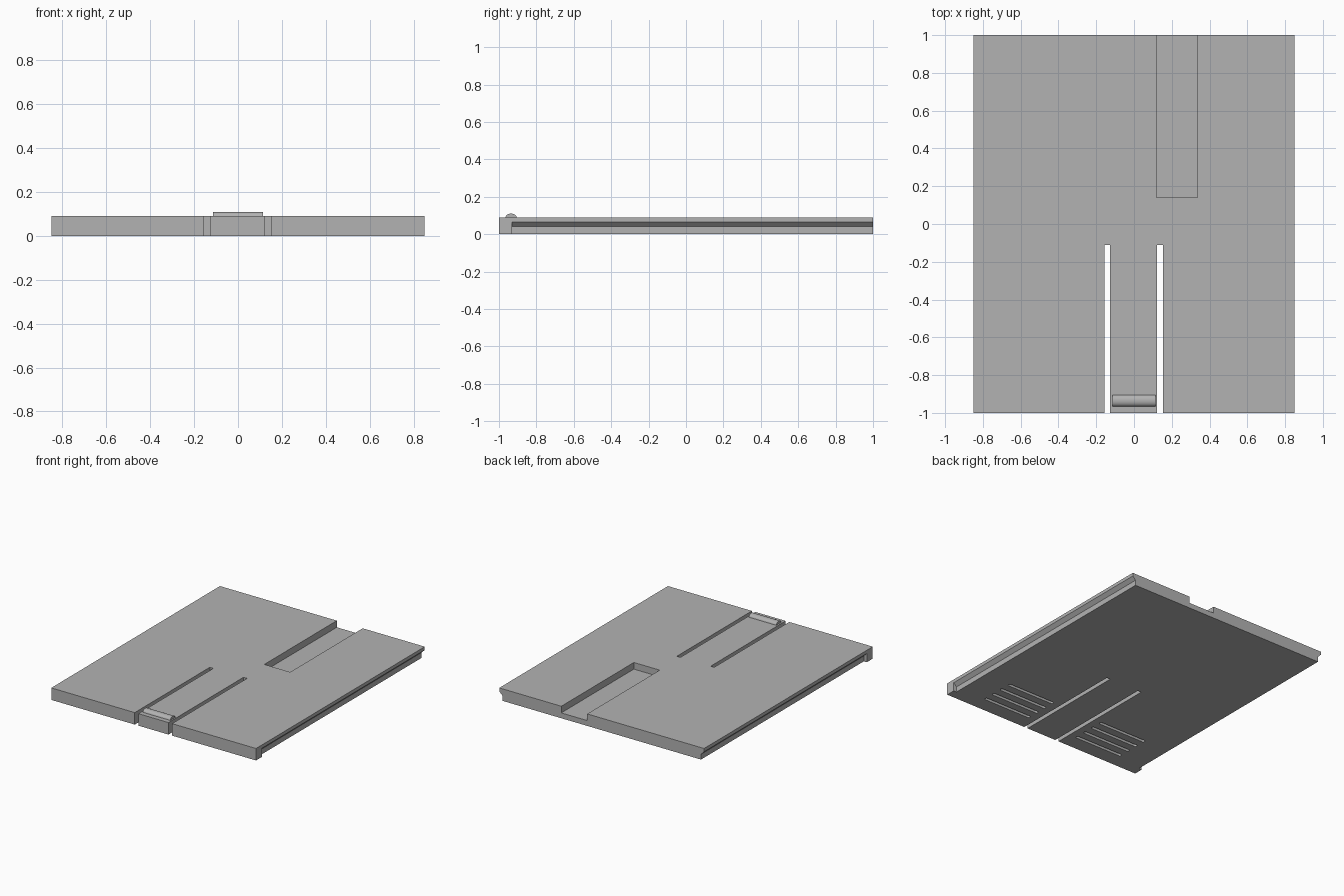
import bpy
import bmesh
import math
from mathutils import Vector

default = bpy.data.objects.get("Cube")
if default:
    bpy.data.objects.remove(default, do_unlink=True)

# Plain grey plastic
grey = bpy.data.materials.new("grey plastic")
grey.use_nodes = True
colour = (0.45, 0.45, 0.45, 1)
grey.diffuse_color = colour
grey.node_tree.nodes["Principled BSDF"].inputs["Base Color"].default_value = colour

HALF_W, HALF_L, THICK = 0.85, 1.0, 0.09
OVER = 0.05  # how far cutters reach past the surface


def prism(name, profile, axis, lo, hi):
    """Extrude a 2D profile along axis 'x' (profile y,z), 'y' (x,z) or 'z' (x,y)."""
    place = {"x": lambda a, b, t: (t, a, b),
             "y": lambda a, b, t: (a, t, b),
             "z": lambda a, b, t: (a, b, t)}[axis]
    bm = bmesh.new()
    base = bm.faces.new([bm.verts.new(place(a, b, lo)) for a, b in profile])
    ext = bmesh.ops.extrude_face_region(bm, geom=[base])
    moved = [v for v in ext["geom"] if isinstance(v, bmesh.types.BMVert)]
    bmesh.ops.translate(bm, verts=moved, vec=Vector(place(0, 0, hi - lo)))
    bmesh.ops.recalc_face_normals(bm, faces=bm.faces)
    mesh = bpy.data.meshes.new(name)
    bm.to_mesh(mesh)
    bm.free()
    mesh.materials.append(grey)
    obj = bpy.data.objects.new(name, mesh)
    bpy.context.collection.objects.link(obj)
    return obj


def box(name, x0, x1, y0, y1, z0, z1):
    return prism(name, [(x0, y0), (x1, y0), (x1, y1), (x0, y1)], "z", z0, z1)


def slot(name, x0, x1, y, radius, z0, z1):
    """Round-ended slot running along x."""
    pts = []
    for centre, start in ((x1 - radius, -90), (x0 + radius, 90)):
        for i in range(7):
            a = math.radians(start + i * 30)
            pts.append((centre + radius * math.cos(a), y + radius * math.sin(a)))
    return prism(name, pts, "z", z0, z1)


cover = box("cover_plate", -HALF_W, HALF_W, -HALF_L, HALF_L, 0, THICK)
cutters = []

# Channel in the top, open at the back
cutters.append(box("channel_cutter", 0.12, 0.335, 0.14, HALF_L + OVER, 0.04, THICK + OVER))

# Slits that free the spring tab
for x in (-0.142, 0.138):
    cutters.append(box("slit_cutter", x - 0.015, x + 0.015,
                       -HALF_L - OVER, -0.11, -OVER, THICK + OVER))

for side in (-1, 1):
    # Undercut rail with a sloped ceiling, stopping short of the front
    inner, outer = HALF_W - 0.025, HALF_W + 0.02
    rail = [(inner, -OVER), (outer, -OVER), (outer, 0.085), (HALF_W, 0.065), (inner, 0.04)]
    cutters.append(prism("rail_cutter", [(side * x, z) for x, z in rail],
                         "y", -0.93, HALF_L + OVER))
    # Grip grooves underneath
    for i in range(4):
        ends = sorted((side * 0.21, side * 0.615))
        cutters.append(slot("grip_cutter", ends[0], ends[1], -0.62 - i * 0.084,
                            0.012, -OVER, 0.02))

for cutter in cutters:
    cutter.hide_render = True
    mod = cover.modifiers.new("cut", "BOOLEAN")
    mod.operation = "DIFFERENCE"
    mod.solver = "EXACT"
    mod.object = cutter

# Bake the cuts, then drop the cutters
graph = bpy.context.evaluated_depsgraph_get()
baked = bpy.data.meshes.new_from_object(cover.evaluated_get(graph))
cover.modifiers.clear()
cover.data = baked
for cutter in cutters:
    bpy.data.objects.remove(cutter, do_unlink=True)

# Rounded latch ridge on the tab
ridge_profile = [(-0.935 + 0.03 * math.cos(math.pi * i / 12),
                  THICK + 0.02 * math.sin(math.pi * i / 12)) for i in range(13)]
ridge = prism("latch_ridge", ridge_profile, "x", -0.115, 0.113)
bpy.ops.object.select_all(action="DESELECT")
ridge.select_set(True)
bpy.context.view_layer.objects.active = ridge
bpy.ops.object.shade_smooth_by_angle(angle=math.radians(40))
